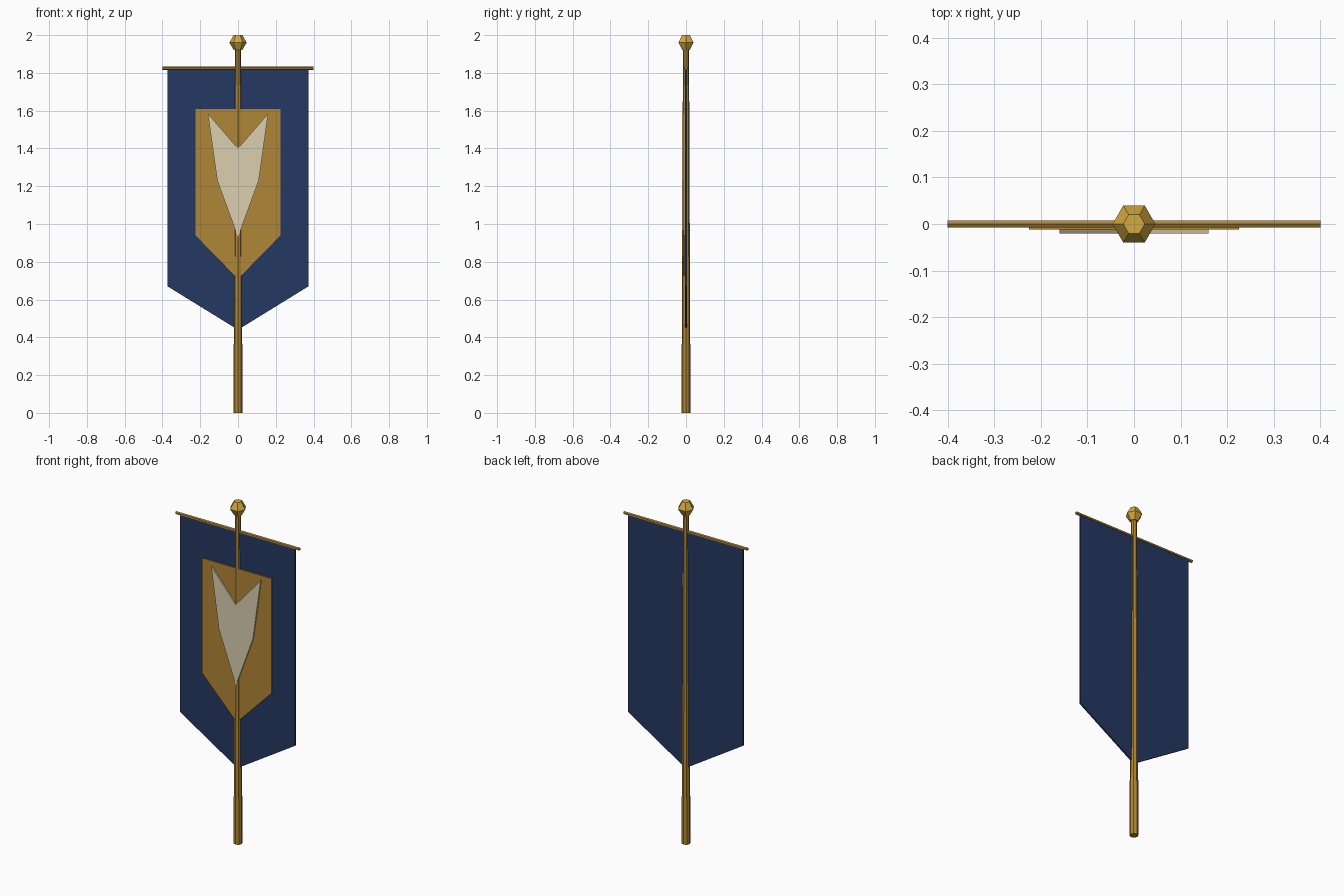
import bpy, bmesh, math
from mathutils import Matrix

if "Cube" in bpy.data.objects:
    bpy.data.objects.remove(bpy.data.objects["Cube"])


def material(name, srgb):
    m = bpy.data.materials.new(name)
    lin = [((c / 255 + 0.055) / 1.055) ** 2.4 for c in srgb]
    m.diffuse_color = (*lin, 1)
    m.use_nodes = True
    m.node_tree.nodes["Principled BSDF"].inputs["Base Color"].default_value = m.diffuse_color
    return m


wood = material("bronze gold", (176, 134, 54))
bright = material("bright gold", (212, 168, 62))
navy = material("navy cloth", (37, 56, 98))
cream = material("cream", (218, 207, 175))


def finish(name, bm, mat):
    bmesh.ops.recalc_face_normals(bm, faces=bm.faces)
    me = bpy.data.meshes.new(name)
    bm.to_mesh(me)
    bm.free()
    me.materials.append(mat)
    ob = bpy.data.objects.new(name, me)
    bpy.context.collection.objects.link(ob)
    return ob


def lathe(name, rings, sides, mat, matrix=Matrix()):
    """Stack of (radius, height) rings, capped at both ends."""
    bm = bmesh.new()
    loops = [[bm.verts.new((r * math.cos(math.tau * i / sides),
                            r * math.sin(math.tau * i / sides), z))
              for i in range(sides)] for r, z in rings]
    for a, b in zip(loops, loops[1:]):
        for i in range(sides):
            j = (i + 1) % sides
            bm.faces.new((a[i], a[j], b[j], b[i]))
    bm.faces.new(loops[0])
    bm.faces.new(loops[-1])
    bm.transform(matrix)
    return finish(name, bm, mat)


def plate(name, half, y_front, y_back, mat):
    """Symmetric plate from the right half of its outline, top to bottom."""
    outline = half + [(-x, z) for x, z in reversed(half) if x > 0]
    bm = bmesh.new()
    face = bm.faces.new([bm.verts.new((x, y_front, z)) for x, z in outline])
    ext = bmesh.ops.extrude_face_region(bm, geom=[face], use_keep_orig=True)
    verts = [v for v in ext["geom"] if isinstance(v, bmesh.types.BMVert)]
    bmesh.ops.translate(bm, verts=verts, vec=(0, y_back - y_front, 0))
    return finish(name, bm, mat)


# Tapered pole and faceted finial
lathe("pole", [(0.024, 0), (0.016, 1.94)], 8, wood)
lathe("finial", [(0.023, 1.922), (0.046, 1.96), (0.023, 2.0)], 6, bright)

# Crossbar
lathe("crossbar", [(0.009, -0.4), (0.009, 0.4)], 6, wood,
      Matrix.Translation((0, 0, 1.825)) @ Matrix.Rotation(math.pi / 2, 4, 'Y'))

# Cloth with pointed hem, gold shield and cream chevron on the front only
plate("banner_cloth", [(0.373, 1.82), (0.373, 0.67), (0, 0.44)], -0.005, 0.005, navy)
plate("shield_panel", [(0.225, 1.61), (0.225, 0.94), (0, 0.71)], -0.012, -0.004, wood)
# Chevron: notch first, then wing tip, side kink and bottom point
bm_half = [(0, 1.40), (0.16, 1.585), (0.11, 1.23), (0, 0.93)]
plate("chevron_emblem", bm_half, -0.020, -0.011, cream)
